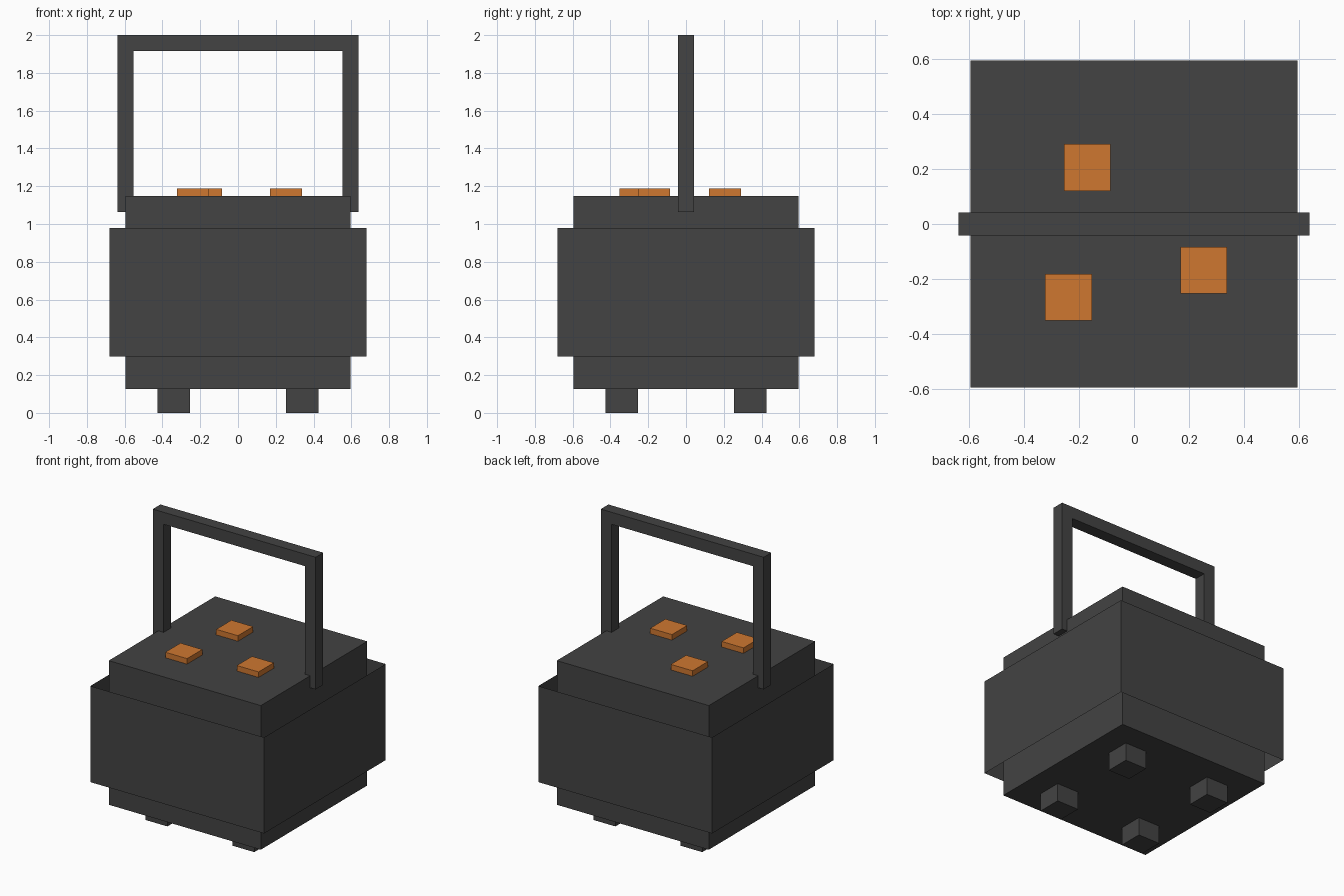
import bpy, bmesh
from mathutils import Matrix, Vector

if "Cube" in bpy.data.objects:
    bpy.data.objects.remove(bpy.data.objects["Cube"], do_unlink=True)

U = 2 / 23.5  # one modelling unit; the full height is 23.5 units


def material(name, rgb):
    m = bpy.data.materials.new(name)
    m.use_nodes = True
    m.diffuse_color = (*rgb, 1)
    bsdf = m.node_tree.nodes["Principled BSDF"]
    bsdf.inputs["Base Color"].default_value = (*rgb, 1)
    bsdf.inputs["Roughness"].default_value = 0.8
    return m


CHARCOAL = material("charcoal", (0.056, 0.056, 0.056))
ORANGE = material("orange", (0.62, 0.185, 0.03))


def finish(name, bm, mat):
    mesh = bpy.data.meshes.new(name)
    bm.to_mesh(mesh)
    bm.free()
    mesh.materials.append(mat)
    obj = bpy.data.objects.new(name, mesh)
    bpy.context.collection.objects.link(obj)
    return obj


def box_mesh(lo, hi):
    lo, hi = Vector(lo) * U, Vector(hi) * U
    bm = bmesh.new()
    bmesh.ops.create_cube(bm, size=1, matrix=Matrix.Translation((lo + hi) / 2)
                          @ Matrix.Diagonal((*(hi - lo), 1)))
    return bm


def box(name, lo, hi, mat=CHARCOAL):
    return finish(name, box_mesh(lo, hi), mat)


# Main body
box("body", (-7, -7, 1.5), (7, 7, 13.5))

# Thin outer sleeve, open at the top and bottom
bm = box_mesh((-8, -8, 3.5), (8, 8, 11.5))
bm.normal_update()
caps = [f for f in bm.faces if abs(f.normal.z) > 0.5]
bmesh.ops.delete(bm, geom=caps, context='FACES_ONLY')
finish("outer_sleeve", bm, CHARCOAL)

# Four feet
for x, side in ((-4, "right"), (4, "left")):
    for y, end in ((-4, "front"), (4, "back")):
        box(f"foot_{end}_{side}", (x - 1, y - 1, 0), (x + 1, y + 1, 1.5))

# Carrying handle: one U-shaped profile, extruded
profile = [(-7.5, 12.5), (-6.5, 12.5), (-6.5, 22.5), (6.5, 22.5),
           (6.5, 12.5), (7.5, 12.5), (7.5, 23.5), (-7.5, 23.5)]
bm = bmesh.new()
face = bm.faces.new([bm.verts.new((x * U, -0.5 * U, z * U)) for x, z in profile])
ext = bmesh.ops.extrude_face_region(bm, geom=[face])
moved = [v for v in ext["geom"] if isinstance(v, bmesh.types.BMVert)]
bmesh.ops.translate(bm, verts=moved, vec=(0, U, 0))
if not face.is_valid or all(len(e.link_faces) == 2 for e in bm.edges):
    pass
else:
    bm.faces.new([v for v in bm.verts if v not in moved])
bmesh.ops.recalc_face_normals(bm, faces=bm.faces)
finish("handle", bm, CHARCOAL)

# Raised orange buttons on the top
for i, (x, y) in enumerate(((-2, 2.42), (-2.8, -3.13), (2.98, -1.98))):
    box(f"button_{i + 1}", (x - 1, y - 1, 13.4), (x + 1, y + 1, 13.96), ORANGE)
